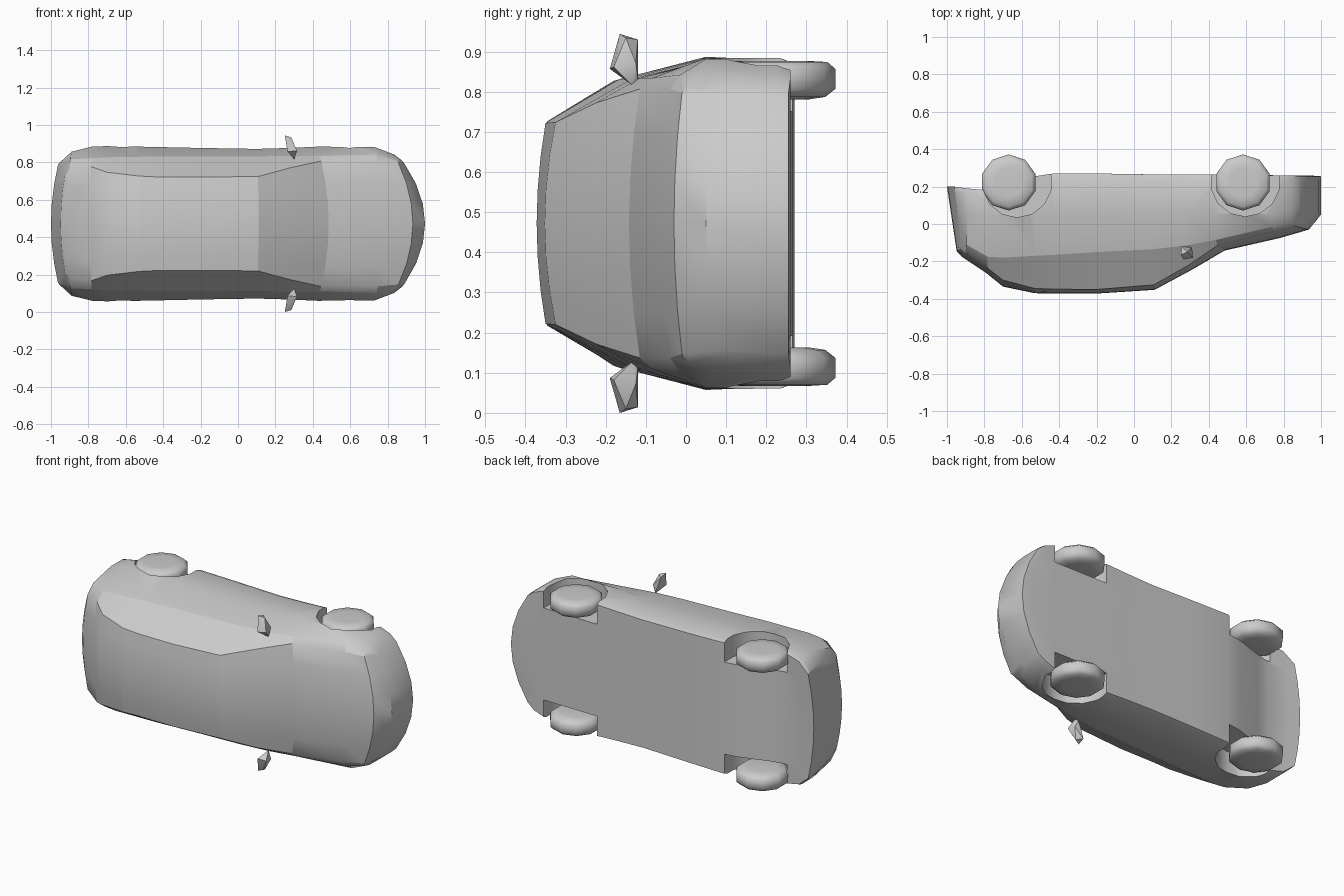
import bpy, bmesh, math
from mathutils import Vector, Matrix

if "Cube" in bpy.data.objects:
    bpy.data.objects.remove(bpy.data.objects["Cube"])

ZC = 0.472          # centre plane of the car, which lies on its side (car up = -y)


def add_object(name, bm, angle=38):
    bmesh.ops.recalc_face_normals(bm, faces=bm.faces)
    me = bpy.data.meshes.new(name)
    bm.to_mesh(me)
    bm.free()
    me.shade_smooth()
    me.set_sharp_from_angle(angle=math.radians(angle))
    ob = bpy.data.objects.new(name, me)
    bpy.context.collection.objects.link(ob)
    return ob


# Body stations: x, sweep, slant, bottom y, half width, flank y, belt y, belt w, edge y, edge w, top y
STATIONS = [
    (-1.00, -.04, .15, .20, .325, .05, -.06, .305, -.13, .255, -.145),
    (-0.92, -.03, 0, .19, .385, .05, -.11, .345, -.155, .29, -.175),
    (-0.79, -.01, 0, .18, .412, .05, -.175, .35, -.235, .305, -.262),
    (-0.70, 0, 0, .20, .415, .05, -.18, .355, -.30, .275, -.335),
    (-0.53, 0, 0, .255, .412, .05, -.17, .358, -.345, .255, -.37),
    (-0.43, 0, 0, .27, .41, .05, -.165, .36, -.348, .25, -.372),
    (-0.20, 0, 0, .27, .405, .05, -.15, .36, -.35, .25, -.372),
    (0.11, .01, 0, .265, .40, .05, -.135, .36, -.325, .252, -.352),
    (0.30, .03, 0, .265, .405, .05, -.115, .362, -.225, .30, -.25),
    (0.485, .06, 0, .265, .412, .05, -.085, .362, -.115, .335, -.142),
    (0.78, .05, 0, .26, .41, .05, -.015, .37, -.04, .335, -.075),
    (0.935, .10, 0, .26, .37, .07, .005, .345, -.01, .325, -.03),
    (1.00, .12, 0, .255, .335, .13, .10, .325, .08, .315, .05),
]


def half_section(s):
    x, sweep, slant, bot, W, flank, belt, bw, ey, ew, top = s
    pts = [(f * W * .97, bot) for f in (0, .33, .67, 1)]
    pts += [(W, bot - .03), (W, flank), (bw, belt)]
    pts += [(ew * f, ey + (top - ey) * (1 - f * f)) for f in (1, .67, .33, 0)]
    return [Vector((x - sweep * (w / W) ** 2 + slant * (bot - y), y, w)) for w, y in pts]


# Closed body shell
bm = bmesh.new()
rings = []
for s in STATIONS:
    half = half_section(s)
    full = half + [Vector((p.x, p.y, -p.z)) for p in half[-2:0:-1]]
    rings.append([bm.verts.new(p + Vector((0, 0, ZC))) for p in full])
n = len(rings[0])
for a, b in zip(rings, rings[1:]):
    for i in range(n):
        bm.faces.new((a[i], a[(i + 1) % n], b[(i + 1) % n], b[i]))
for r in (rings[0], rings[-1]):
    for idx in [(i, i + 1, 9 - i, 10 - i) for i in range(3)] + [(3, 4, 5, 6, 7)]:
        bm.faces.new([r[i] for i in idx])
        bm.faces.new([r[(n - i) % n] for i in reversed(idx)])
shell = add_object("body_shell", bm)

# Wheel arches cut from both flanks
for x, y, rad in ((-.625, .22, .185), (.595, .225, .185)):
    for side in (-1, 1):
        bm = bmesh.new()
        bmesh.ops.create_cone(bm, cap_ends=True, segments=14, radius1=rad, radius2=rad, depth=.24,
                              matrix=Matrix.Translation((x, y, ZC + side * .40)))
        cutter = add_object("arch_cutter", bm)
        cutter.hide_render = True
        cutter.hide_set(True)
        mod = shell.modifiers.new("arch", 'BOOLEAN')
        mod.operation = 'DIFFERENCE'
        mod.solver = 'EXACT'
        mod.object = cutter
dg = bpy.context.evaluated_depsgraph_get()
cut_mesh = bpy.data.meshes.new_from_object(shell.evaluated_get(dg))


def belt_y(x):
    for a, b in zip(STATIONS, STATIONS[1:]):
        if x <= b[0]:
            t = (x - a[0]) / (b[0] - a[0])
            return a[6] + t * (b[6] - a[6])
    return STATIONS[-1][6]


def panel_of(face):
    c = face.calc_center_median()
    if c.x > .93 or c.y > belt_y(c.x) - .004:
        return "lower_body"
    if -.79 < c.x < .48 and abs(face.normal.z) > .6:
        return "side_windows"
    for limit, name in ((-.79, "tail_panel"), (-.53, "rear_window"), (.10, "roof"), (.47, "windscreen")):
        if c.x < limit:
            return name
    return "hood"


# Split the shell into its panels
for panel in ("lower_body", "side_windows", "tail_panel", "rear_window", "roof", "windscreen", "hood"):
    bm = bmesh.new()
    bm.from_mesh(cut_mesh)
    bm.normal_update()
    bmesh.ops.delete(bm, geom=[f for f in bm.faces if panel_of(f) != panel], context='FACES')
    add_object(panel, bm)
for ob in [shell] + [o for o in bpy.data.objects if o.name.startswith("arch_cutter")]:
    bpy.data.objects.remove(ob)

# Wheels: ten-sided, rounded shoulders, slightly domed faces
for end, x in (("rear", -.67), ("front", .583)):
    for name, side in (("left", -1), ("right", 1)):
        bm = bmesh.new()
        loops = []
        for off, r in ((-.046, .085), (-.04, .125), (-.02, .15), (.03, .15), (.047, .13), (.05, .08)):
            loops.append([bm.verts.new((x + r * math.cos(a), .222 + r * math.sin(a), ZC + side * (.355 + off)))
                          for a in [math.tau * (k + .5) / 10 for k in range(10)]])
        for a, b in zip(loops, loops[1:]):
            for k in range(10):
                bm.faces.new((a[k], a[(k + 1) % 10], b[(k + 1) % 10], b[k]))
        bm.faces.new(loops[0])
        bm.faces.new(loops[-1])
        add_object(f"{end}_{name}_wheel", bm, 60)

# Door mirrors: wedge hulls widening outwards
for name, side in (("left", -1), ("right", 1)):
    bm = bmesh.new()
    for x, y, w in ((.30, -.135, .345), (.29, -.12, .36), (.265, -.19, .385), (.315, -.18, .39),
                    (.275, -.12, .395), (.31, -.125, .40), (.25, -.165, .472), (.285, -.15, .462),
                    (.255, -.12, .458)):
        bm.verts.new((x, y, ZC + side * w))
    bmesh.ops.convex_hull(bm, input=bm.verts)
    add_object(f"{name}_mirror", bm)
